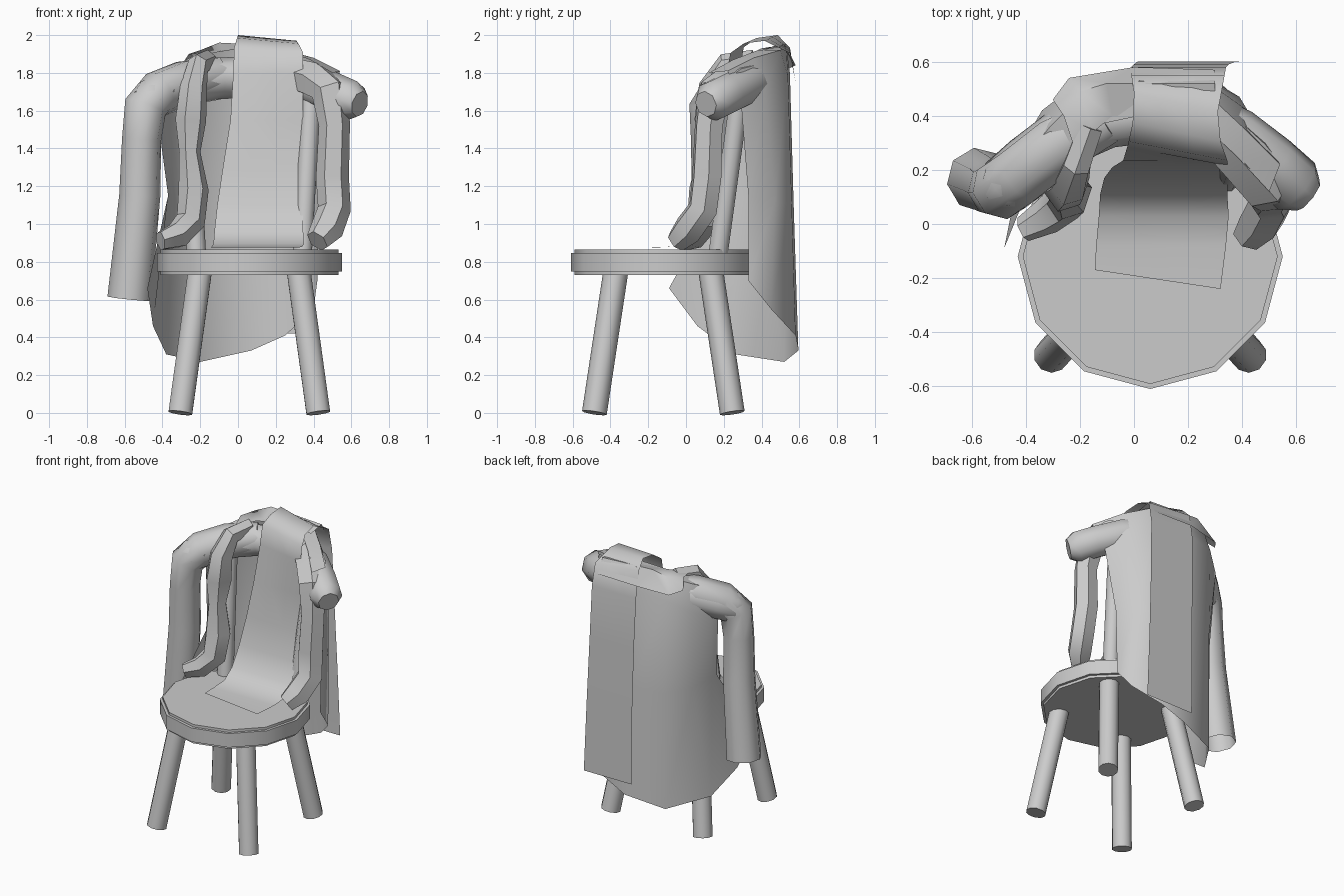
import bpy, bmesh, math
from mathutils import Vector

grey = bpy.data.materials.new("soft_grey")
grey.diffuse_color = (0.6, 0.6, 0.6, 1)


def finish(name, bm, angle=40):
    bmesh.ops.recalc_face_normals(bm, faces=bm.faces)
    me = bpy.data.meshes.new(name)
    bm.to_mesh(me)
    bm.free()
    me.materials.append(grey)
    me.polygons.foreach_set("use_smooth", [True] * len(me.polygons))
    me.set_sharp_from_angle(angle=math.radians(angle))
    ob = bpy.data.objects.new(name, me)
    bpy.context.collection.objects.link(ob)
    return ob


def tube(name, path, radii, sides=8, deep=1.0, caps=(True, True), angle=50):
    """Loft rings along a path; deep stretches the rings along the second axis."""
    pts = [Vector(p) for p in path]
    if not isinstance(radii, (list, tuple)):
        radii = [radii] * len(pts)
    bm = bmesh.new()
    rings, u = [], None
    for i, p in enumerate(pts):
        t = (pts[min(i + 1, len(pts) - 1)] - pts[max(i - 1, 0)]).normalized()
        if u is None:
            u = Vector((1, 0, 0)) if abs(t.x) < 0.8 else Vector((0, 0, 1))
        u = (u - t * u.dot(t)).normalized()
        v = t.cross(u)
        rings.append([bm.verts.new(p + radii[i] * (u * math.cos(a) + v * deep * math.sin(a)))
                      for a in (2 * math.pi * (k + 0.5) / sides for k in range(sides))])
    for a, b in zip(rings, rings[1:]):
        for k in range(sides):
            n = (k + 1) % sides
            bm.faces.new((a[k], a[n], b[n], b[k]))
    if caps[0]:
        bm.faces.new(rings[0])
    if caps[1]:
        bm.faces.new(rings[-1])
    return finish(name, bm, angle)


def sheet(name, rows, angle=60):
    bm = bmesh.new()
    grid = [[bm.verts.new(p) for p in r] for r in rows]
    for a, b in zip(grid, grid[1:]):
        for k in range(len(a) - 1):
            bm.faces.new((a[k], a[k + 1], b[k + 1], b[k]))
    return finish(name, bm, angle)


CX, CY = 0.06, -0.12

# Seat: twelve-sided disc with a small rounded rim
bm = bmesh.new()
bmesh.ops.create_cone(bm, cap_ends=True, segments=12, radius1=0.49, radius2=0.49, depth=0.135)
for v in bm.verts:
    a = math.atan2(v.co.y, v.co.x)
    k = round(math.degrees(a) / 30) * 30
    v.co.x, v.co.y = 0.49 * math.cos(math.radians(k)), 0.49 * math.sin(math.radians(k))
rim = [e for e in bm.edges if abs(e.verts[0].co.z - e.verts[1].co.z) < 1e-4]
bmesh.ops.bevel(bm, geom=rim, offset=0.018, segments=2, affect='EDGES')
bmesh.ops.translate(bm, verts=bm.verts, vec=(CX, CY, 0.798))
finish("seat", bm, 40)

# Splayed legs and the posts of the backrest
for sx in (-1, 1):
    for sy in (-1, 1):
        tube("leg", [(CX + sx * 0.365, CY + sy * 0.365, 0),
                     (CX + sx * 0.26, CY + sy * 0.25, 0.76)], 0.066, 10)
    tube("back_post", [(CX + sx * 0.28, 0.17, 0.84), (CX + sx * 0.33, 0.29, 1.72)], 0.055)

# Curved top rail with blunt ends
half = [(0, 0.41, 1.78), (0.16, 0.39, 1.77), (0.32, 0.32, 1.74), (0.45, 0.22, 1.69),
        (0.54, 0.14, 1.65), (0.585, 0.105, 1.635)]
path = [(CX - x, y, z) for x, y, z in half[:0:-1]] + [(CX + x, y, z) for x, y, z in half]
tube("top_rail", path, [0.07] + [0.11] * (len(path) - 2) + [0.07])

# Coat back: rows are the ridge over the rail, the shoulder, the waist and the hem
sheet("coat_back", [
    [(-.34, .10, 1.70), (-.32, .16, 1.78), (-.26, .26, 1.85), (-.17, .36, 1.90),
     (.02, .40, 1.93), (.24, .38, 1.92), (.38, .25, 1.87), (.50, .12, 1.80)],
    [(-.45, .20, 1.79), (-.40, .25, 1.81), (-.31, .36, 1.85), (-.20, .47, 1.91),
     (.02, .53, 1.95), (.25, .50, 1.92), (.40, .36, 1.88), (.54, .22, 1.81)],
    [(-.43, .25, 1.60), (-.41, .30, 1.62), (-.34, .42, 1.68), (-.21, .52, 1.76),
     (.03, .55, 1.80), (.25, .54, 1.78), (.42, .42, 1.72), (.50, .29, 1.66)],
    [(-.37, .18, 1.15), (-.37, .24, 1.15), (-.32, .38, 1.12), (-.19, .53, 1.10),
     (.05, .57, 1.10), (.24, .56, 1.10), (.39, .47, 1.12), (.43, .33, 1.15)],
    [(-.48, -.09, .66), (-.45, .06, .46), (-.38, .26, .31), (-.20, .52, .27),
     (.07, .595, .33), (.25, .58, .41), (.40, .45, .55), (.42, .33, .70)],
])

# Collar standing at the neck
sheet("coat_collar", [
    [(-.30, .46, 1.84), (-.24, .54, 1.82), (0, .58, 1.84), (.30, .57, 1.84)],
    [(-.26, .40, 1.90), (-.20, .49, 1.92), (-.10, .52, 1.96), (.30, .52, 1.94)],
    [(-.22, .28, 1.88), (-.15, .34, 1.90), (-.08, .40, 1.92), (.30, .40, 1.92)],
])

# Hanging sleeve, open at the cuff
tube("hanging_sleeve",
     [(-.10, .39, 1.79), (-.28, .29, 1.755), (-.42, .18, 1.70), (-.49, .13, 1.62),
      (-.51, .13, 1.45), (-.52, .14, 1.15), (-.575, .165, .605)],
     [.10, .115, .115, .115, .105, .11, .118], caps=(True, False), angle=60)

# Front halves of the coat, gathered over the rail and resting on the seat
tube("left_front",
     [(-.16, .36, 1.86), (-.21, .22, 1.84), (-.235, .15, 1.72), (-.25, .14, 1.55), (-.255, .13, 1.38),
      (-.235, .11, 1.18), (-.25, .09, 1.02), (-.32, .03, .94), (-.41, -.02, .91)],
     [.05, .055, .07, .08, .055, .078, .075, .065, .045], sides=6, deep=1.25, angle=35)
tube("right_front",
     [(.30, .36, 1.79), (.41, .25, 1.76), (.49, .15, 1.70), (.51, .12, 1.52), (.50, .11, 1.25),
      (.51, .09, 1.08), (.47, .01, .97), (.42, -.05, .91)],
     [.10, .11, .105, .085, .09, .09, .09, .065], sides=6, deep=.9, angle=35)

# Long scarf draped over the rail: each section is (left x, right x, y, z)
scarf = [(.014, .39, .60, .42), (.01, .37, .598, .9), (0, .35, .59, 1.4), (-.01, .34, .58, 1.75),
         (-.01, .335, .55, 1.92), (0, .31, .45, 1.985), (-.005, .32, .34, 1.97),
         (-.02, .345, .27, 1.92), (-.025, .345, .25, 1.8), (-.04, .345, .235, 1.55),
         (-.08, .345, .21, 1.3), (-.11, .345, .17, 1.1), (-.125, .345, .11, .96),
         (-.13, .35, .03, .895), (-.14, .34, -.08, .88), (-.145, .32, -.205, .875)]
rows = []
for i, (l, r, y, z) in enumerate(scarf):
    lift = 0.015 if 4 <= i <= 7 else 0
    skew = 0.035 if i == len(scarf) - 1 or 5 <= i <= 8 else 0
    rows.append([(l + (r - l) * k / 3, y + skew * (0.5 - k / 3) * 2, z + lift * (1 - 2 * k / 3))
                 for k in range(4)])
sheet("scarf", rows)
